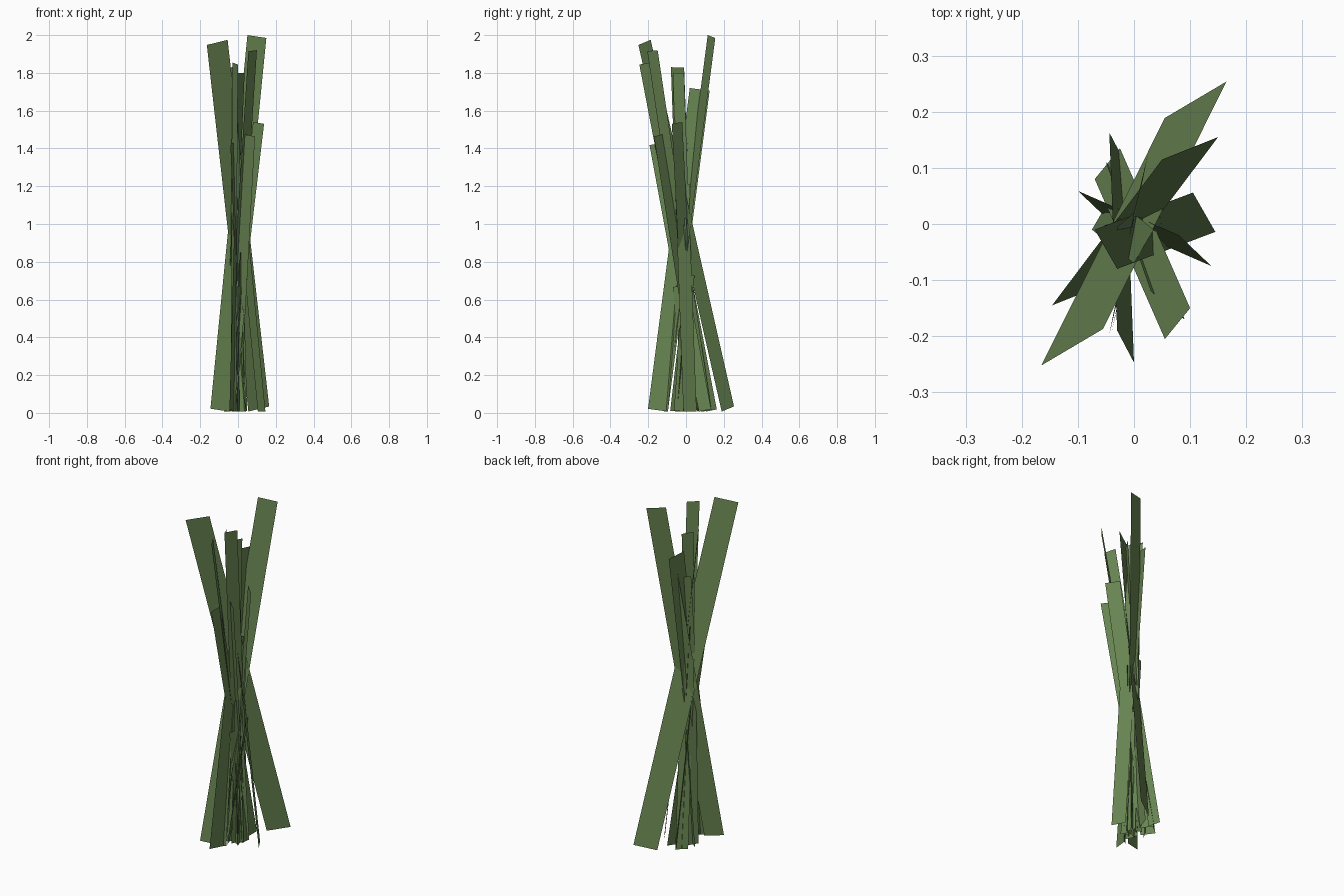
import bpy, bmesh, math, random
from mathutils import Vector

if "Cube" in bpy.data.objects:
    bpy.data.objects.remove(bpy.data.objects["Cube"])

random.seed(4)
green = bpy.data.materials.new("leaf_green")
green.diffuse_color = (0.14, 0.235, 0.085, 1)
green.use_nodes = True
green.node_tree.nodes["Principled BSDF"].inputs["Base Color"].default_value = green.diffuse_color


def blade(name, a, b, top, centre):
    """Flat rectangular blade: two top corners (x, y), top height, and the
    middle point (x, y) about which the bottom edge mirrors the top edge."""
    a, b, c = Vector(a), Vector(b), Vector(centre)
    axis = ((a + b) / 2 - c) * 2
    w = b - a
    dz = -(w.x * axis.x + w.y * axis.y) / (top - 0.03)   # keeps corners square
    za, zb = (top - dz, top) if dz > 0 else (top, top + dz)
    lo = 0.007
    p = [Vector((a.x, a.y, za)), Vector((b.x, b.y, zb))]
    fa, fb = 2 * c - b, 2 * c - a                        # foot corners
    p += [Vector((fb.x, fb.y, lo + max(dz, 0))), Vector((fa.x, fa.y, lo + max(-dz, 0)))]
    me = bpy.data.meshes.new(name)
    bm = bmesh.new()
    bm.faces.new([bm.verts.new(v) for v in p])
    bm.to_mesh(me)
    bm.free()
    me.materials.append(green)
    ob = bpy.data.objects.new(name, me)
    bpy.context.collection.objects.link(ob)


# Tall and medium blades: top corner a, top corner b, top height, middle
tall = [
    ((0.05, 0.115), (0.15, 0.155), 2.00, (0.002, 0.005)),
    ((-0.165, -0.252), (-0.055, -0.187), 1.975, (0.0, 0.001)),
    ((0.0, 0.02), (0.025, 0.125), 1.72, (-0.01, -0.038)),
    ((0.0, -0.247), (-0.03, -0.19), 1.855, (-0.022, -0.042)),
    ((0.055, -0.205), (0.10, -0.15), 1.92, (0.015, -0.035)),
    ((-0.03, -0.08), (-0.07, -0.01), 1.83, (0.0375, -0.012)),
    ((0.0, -0.07), (0.035, -0.01), 1.80, (-0.02, -0.01)),
    ((0.08, -0.02), (0.138, -0.075), 1.54, (0.019, -0.008)),
    ((0.03, -0.12), (0.09, -0.17), 1.475, (0.02, -0.03)),
    ((-0.04, -0.193), (-0.025, -0.128), 1.43, (-0.005, -0.03)),
    ((-0.03, -0.005), (0.0, 0.02), 1.57, (-0.02, -0.05)),
]
for i, spec in enumerate(tall):
    blade(f"tall_blade_{i + 1}", *spec)

# Short narrow blades filling the heart of the tuft, fanned evenly
count = 13
for i in range(count):
    ang = i * 2.4
    tilt = random.uniform(0.015, 0.055)
    wid = random.uniform(0.012, 0.027)
    turn = random.uniform(0, math.tau)
    c = Vector((random.uniform(-0.005, 0.015), random.uniform(-0.025, 0.005)))
    t = c + Vector((math.cos(ang), math.sin(ang))) * tilt
    w = Vector((math.cos(turn), math.sin(turn))) * wid
    blade(f"short_blade_{i + 1}", t - w, t + w, 0.55 + 0.06 * i, c)
